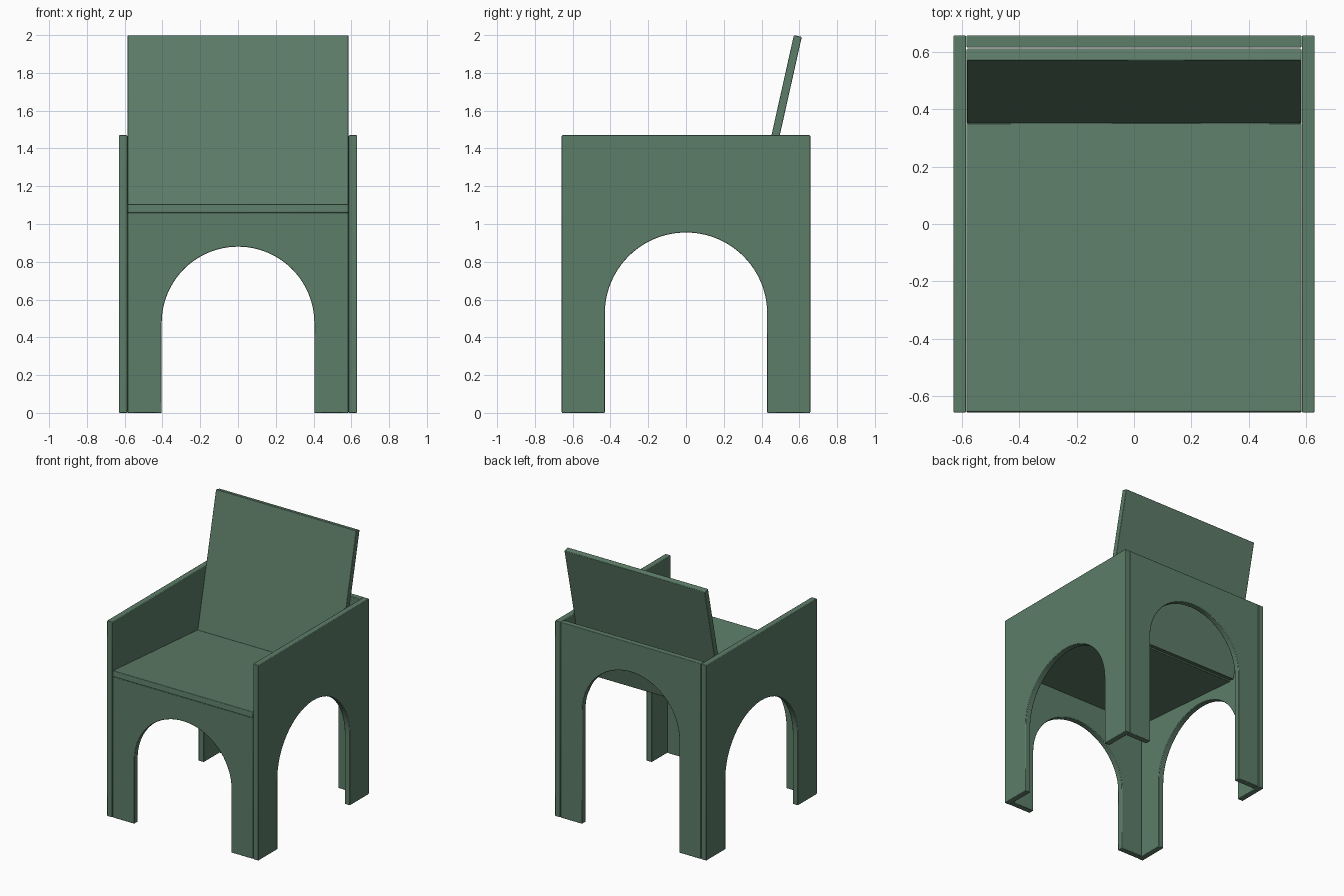
import bpy, bmesh, math

if "Cube" in bpy.data.objects:
    bpy.data.objects.remove(bpy.data.objects["Cube"])

green = bpy.data.materials.new("muted green")
green.diffuse_color = (0.11, 0.205, 0.14, 1)
green.use_nodes = True
green.node_tree.nodes["Principled BSDF"].inputs["Base Color"].default_value = green.diffuse_color


def slab(name, profile, axis, start, end):
    """Extrude a flat outline (u, z) along x or y and round its edges a little."""
    bm = bmesh.new()

    def place(u, z, d):
        return (d, u, z) if axis == "x" else (u, d, z)

    face = bm.faces.new([bm.verts.new(place(u, z, start)) for u, z in profile])
    out = bmesh.ops.extrude_face_region(bm, geom=[face])
    for v in out["geom"]:
        if isinstance(v, bmesh.types.BMVert):
            if axis == "x":
                v.co.x = end
            else:
                v.co.y = end
    bmesh.ops.recalc_face_normals(bm, faces=bm.faces)
    mesh = bpy.data.meshes.new(name)
    bm.to_mesh(mesh)
    bm.free()
    mesh.materials.append(green)
    ob = bpy.data.objects.new(name, mesh)
    bpy.context.collection.objects.link(ob)
    bev = ob.modifiers.new("edge", "BEVEL")
    bev.width = 0.004
    bev.segments = 2
    bev.limit_method = "ANGLE"
    bev.angle_limit = math.radians(40)
    bpy.context.view_layer.objects.active = ob
    ob.select_set(True)
    bpy.ops.object.shade_smooth_by_angle(angle=math.radians(30))
    ob.select_set(False)
    return ob


def arch(half, height, radius, apex, steps=48):
    """Panel outline with a round-topped opening up from the floor."""
    spring = apex - radius
    pts = [(-radius, 0), (-half, 0), (-half, height), (half, height), (half, 0), (radius, 0)]
    for i in range(steps + 1):
        a = math.pi * i / steps
        pts.append((radius * math.cos(a), spring + radius * math.sin(a)))
    return pts


def board(y, z, direction, normal, length, thick):
    """Side outline of a tilted board starting at one corner."""
    (dy, dz), (ny, nz) = direction, normal
    return [(y, z), (y + dy * length, z + dz * length),
            (y + dy * length + ny * thick, z + dz * length + nz * thick),
            (y + ny * thick, z + nz * thick)]


# arched side panels
for name, s in (("right_side", 1), ("left_side", -1)):
    slab(name, arch(0.658, 1.47, 0.43, 0.955), "x", s * 0.586, s * 0.63)

# arched front and back panels
slab("front_panel", arch(0.584, 1.06, 0.404, 0.88), "y", -0.656, -0.613)
slab("back_panel", arch(0.584, 1.47, 0.404, 1.25), "y", 0.615, 0.658)

# seat, sloping down to the back
t = math.radians(4.4)
slab("seat", board(-0.655, 1.105, (math.cos(t), -math.sin(t)),
                   (-math.sin(t), -math.cos(t)), 1.01, 0.044), "x", -0.584, 0.584)

# leaning backrest
a = math.radians(12.6)
slab("backrest", board(0.571, 2.0, (-math.sin(a), -math.cos(a)),
                       (math.cos(a), -math.sin(a)), 1.03, 0.043), "x", -0.584, 0.584)
